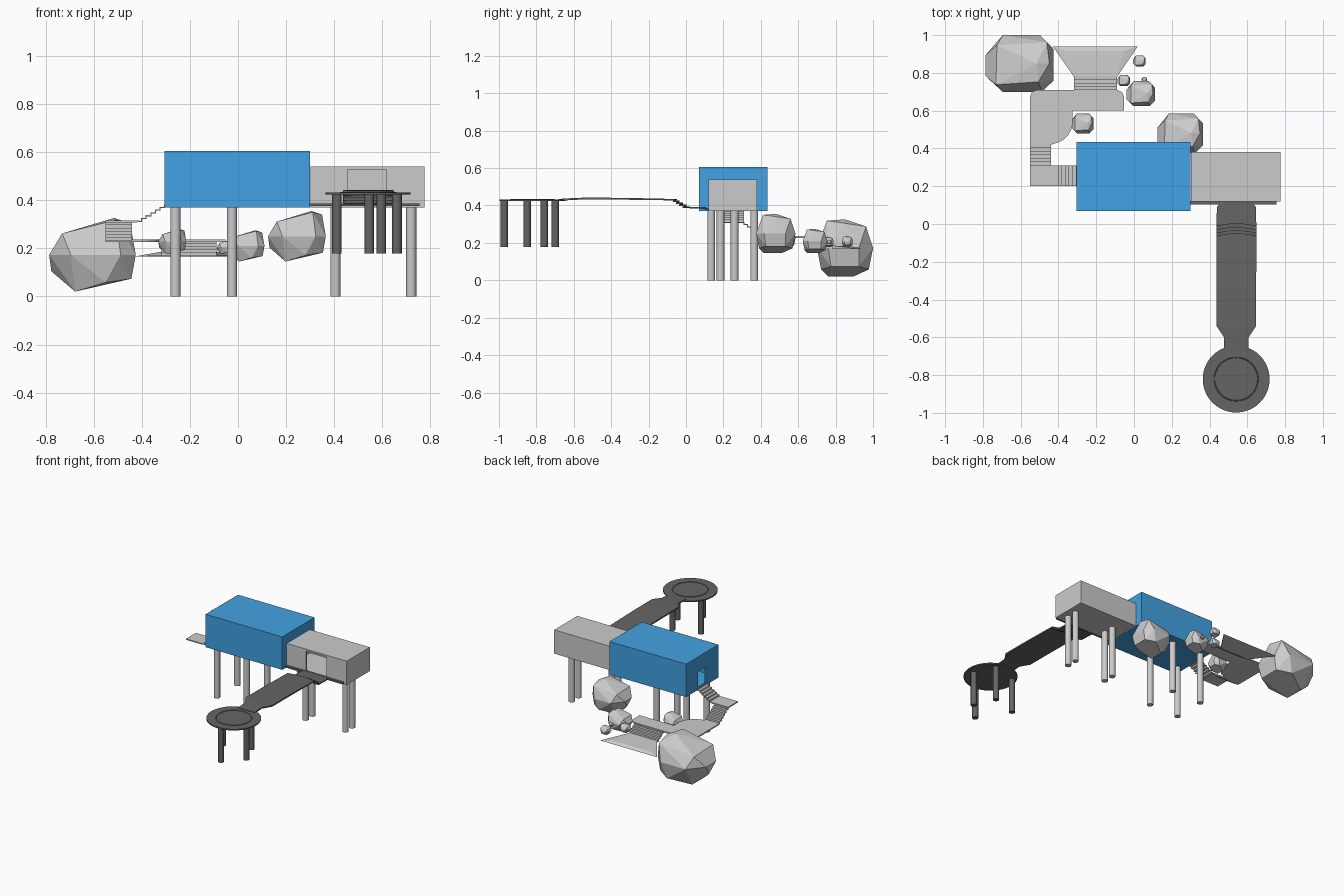
import bpy, bmesh, math
from mathutils import Vector

if "Cube" in bpy.data.objects:
    bpy.data.objects.remove(bpy.data.objects["Cube"])


def material(name, rgb):
    m = bpy.data.materials.new(name)
    m.diffuse_color = (*rgb, 1)
    m.use_nodes = True
    m.node_tree.nodes["Principled BSDF"].inputs["Base Color"].default_value = m.diffuse_color
    return m


BLUE = material("blue_paint", (0.055, 0.36, 0.77))
DARK = material("dark_grey", (0.13, 0.13, 0.13))


def finish(name, bm, mat=None, recalc=True):
    if recalc:
        bmesh.ops.recalc_face_normals(bm, faces=bm.faces)
    me = bpy.data.meshes.new(name)
    bm.to_mesh(me)
    bm.free()
    ob = bpy.data.objects.new(name, me)
    bpy.context.collection.objects.link(ob)
    if mat:
        me.materials.append(mat)
    return ob


def box(name, x, y, z, mat=None):
    bm = bmesh.new()
    bmesh.ops.create_cube(bm, size=1)
    for v in bm.verts:
        v.co = [(a + b) / 2 + c * (b - a) for (a, b), c in zip((x, y, z), v.co)]
    return finish(name, bm, mat)


def cylinder(name, x, y, z0, z1, r, n=16, mat=None):
    bm = bmesh.new()
    bmesh.ops.create_cone(bm, cap_ends=True, segments=n, radius1=r, radius2=r, depth=z1 - z0)
    bmesh.ops.translate(bm, verts=bm.verts, vec=(x, y, (z0 + z1) / 2))
    ob = finish(name, bm, mat)
    bpy.context.view_layer.objects.active = ob
    ob.select_set(True)
    bpy.ops.object.shade_smooth_by_angle()
    ob.select_set(False)
    return ob


def hull(name, pts, mat=None):
    bm = bmesh.new()
    for p in pts:
        bm.verts.new(p)
    res = bmesh.ops.convex_hull(bm, input=bm.verts)
    loose = [v for v in bm.verts if not v.link_faces]
    bmesh.ops.delete(bm, geom=loose, context='VERTS')
    bmesh.ops.dissolve_limit(bm, angle_limit=math.radians(9), verts=bm.verts, edges=bm.edges)
    return finish(name, bm, mat)


def sheet(name, rows, thick, mat=None):
    """Thin skin through rows of points."""
    bm = bmesh.new()
    vs = [[bm.verts.new(p) for p in row] for row in rows]
    for a, b in zip(vs, vs[1:]):
        for i in range(len(a) - 1):
            bm.faces.new((a[i], a[i + 1], b[i + 1], b[i]))
    ob = finish(name, bm, mat)
    mod = ob.modifiers.new("thickness", 'SOLIDIFY')
    mod.thickness = thick
    mod.offset = 0
    return ob


def prism(name, pts, z0, z1, mat=None):
    bm = bmesh.new()
    f = bm.faces.new([bm.verts.new((x, y, z0)) for x, y in pts])
    ext = bmesh.ops.extrude_face_region(bm, geom=[f])
    bmesh.ops.translate(bm, vec=(0, 0, z1 - z0),
                        verts=[g for g in ext["geom"] if isinstance(g, bmesh.types.BMVert)])
    return finish(name, bm, mat)


def stairs(name, a, b, run, n, drop):
    """Zigzag flight: a-b is the upper edge, run the direction down."""
    a, b, run = Vector(a), Vector(b), Vector(run)
    rows = []
    for i in range(n):
        for k in (i, i + 1):
            off = run * k / n - Vector((0, 0, drop * (i + 1) / n))
            rows.append((a + off, b + off))
    rows.insert(0, (a, b))
    sheet(name, rows, 0.006)


def cut(ob, cutter):
    cutter.hide_render = True
    mod = ob.modifiers.new("cut", 'BOOLEAN')
    mod.operation = 'DIFFERENCE'
    mod.solver = 'EXACT'
    mod.object = cutter
    bpy.context.view_layer.objects.active = ob
    bpy.ops.object.modifier_apply(modifier=mod.name)
    bpy.data.objects.remove(cutter)


def room(name, x, y, z, door, mat=None, t=0.01):
    """Hollow box with a door opening."""
    ob = box(name, x, y, z, mat)
    cut(ob, box("cavity", *[(a + t, b - t) for a, b in (x, y, z)]))
    cut(ob, box("door_cutter", *door))


# Two hollow rooms on stilts
room("main_room", (-0.305, 0.30), (0.07, 0.435), (0.37, 0.605),
     ((-0.33, -0.28), (0.21, 0.30), (0.385, 0.50)), BLUE)
room("side_room", (0.301, 0.775), (0.12, 0.38), (0.37, 0.54),
     ((0.455, 0.615), (0.10, 0.15), (0.385, 0.528)))
for xs, ys, label in (((-0.26, -0.025), (0.135, 0.365), "main"), ((0.405, 0.72), (0.185, 0.26), "side")):
    for x in xs:
        for y in ys:
            cylinder(label + "_stilt", x, y, 0, 0.372, 0.021)

# Front pier with bowed steps
box("front_sill", (0.30, 0.755), (0.102, 0.121), (0.375, 0.386), DARK)
profile = [(0.107, 0.387, 0.09), (0.09, 0.387, 0.103), (0.0, 0.39, 0.105), (0.0, 0.401, 0.105),
           (-0.02, 0.401, 0.105), (-0.02, 0.412, 0.105), (-0.037, 0.412, 0.105), (-0.037, 0.422, 0.105),
           (-0.053, 0.422, 0.105), (-0.053, 0.431, 0.105), (-0.33, 0.436, 0.105), (-0.54, 0.437, 0.105),
           (-0.60, 0.435, 0.065), (-0.68, 0.43, 0.065)]
rows = []
for i, (y, z, w) in enumerate(profile):
    bow = 0.014 if 2 <= i <= 9 else 0
    rows.append([(0.542 + w * t, y - bow * t * t, z) for t in (-1, -0.67, -0.33, 0, 0.33, 0.67, 1)])
sheet("pier_walkway", rows, 0.01, DARK)

# Round pier head and its piles
cylinder("pier_disc", 0.541, -0.821, 0.424, 0.432, 0.177, 48, DARK)
bpy.ops.mesh.primitive_torus_add(major_segments=48, minor_segments=6, major_radius=0.115,
                                 minor_radius=0.003, location=(0.541, -0.821, 0.432))
ring = bpy.context.object
ring.name = "pier_ring"
ring.data.materials.append(DARK)
ring.select_set(False)
for dx, dy in ((0.005, -0.15), (0.12, -0.028), (0.055, 0.122), (-0.13, 0.064)):
    cylinder("pier_pile", 0.541 + dx, -0.821 + dy, 0.178, 0.426, 0.02, 16, DARK)

# Stairs and landings going down behind
stairs("upper_stairs", (-0.305, 0.20, 0.382), (-0.305, 0.31, 0.382), (-0.115, 0, 0), 6, 0.07)
box("upper_landing", (-0.55, -0.42), (0.20, 0.31), (0.307, 0.315))
stairs("middle_stairs", (-0.55, 0.31, 0.311), (-0.44, 0.31, 0.311), (0, 0.11, 0), 6, 0.078)
outline = [(-0.55, 0.42), (-0.44, 0.42)]
outline += [(-0.44 + 0.115 * math.sin(a), 0.54 - 0.115 * math.cos(a))
            for a in (math.radians(18 * k) for k in range(1, 6))]
outline += [(-0.325, 0.60), (-0.053, 0.60), (-0.053, 0.675), (-0.063, 0.698), (-0.088, 0.71),
            (-0.515, 0.71), (-0.54, 0.70), (-0.55, 0.675)]
prism("middle_landing", outline, 0.227, 0.236)
stairs("lower_stairs", (-0.318, 0.71, 0.231), (-0.09, 0.71, 0.231), (0, 0.07, 0), 4, 0.048)
hull("lower_ramp", [(-0.318, 0.78, 0.186), (-0.09, 0.78, 0.186), (-0.055, 0.915, 0.178),
                    (-0.36, 0.915, 0.178), (-0.43, 0.94, 0.166), (0.02, 0.94, 0.166),
                    (-0.318, 0.78, 0.168), (-0.09, 0.78, 0.168)])

# Faceted boulders share one shape, sized by half extents
rock = [(-.67, .65, .5), (.8, .75, .75), (.87, 0, .86), (.55, -.65, .95), (-.7, -.75, .58), (.5, 0, 1),
        (-1, .3, 0), (-1, -.45, 0), (-.5, 1, 0), (.6, 1, 0), (1, .5, 0), (1, -.6, 0), (.65, -1, 0),
        (-.5, -1, 0), (-.95, 0, -.45), (-.4, -.6, -1), (-.4, .3, -1), (.9, .5, -.65), (.9, -.5, -.65),
        (.4, .85, -.75), (.3, -.85, -.75)]
for c, s in (((-0.605, 0.85, 0.173), (0.18, 0.15, 0.153)), ((0.245, 0.48, 0.25), (0.12, 0.105, 0.105)),
             ((-0.273, 0.533, 0.228), (0.058, 0.053, 0.053)), ((0.035, 0.69, 0.21), (0.075, 0.066, 0.065)),
             ((-0.055, 0.76, 0.205), (0.033, 0.03, 0.028)), ((0.028, 0.863, 0.208), (0.033, 0.03, 0.028)),
             ((0.055, 0.766, 0.205), (0.014, 0.012, 0.012))):
    hull("boulder", [[c[i] + s[i] * p[i] for i in range(3)] for p in rock])
